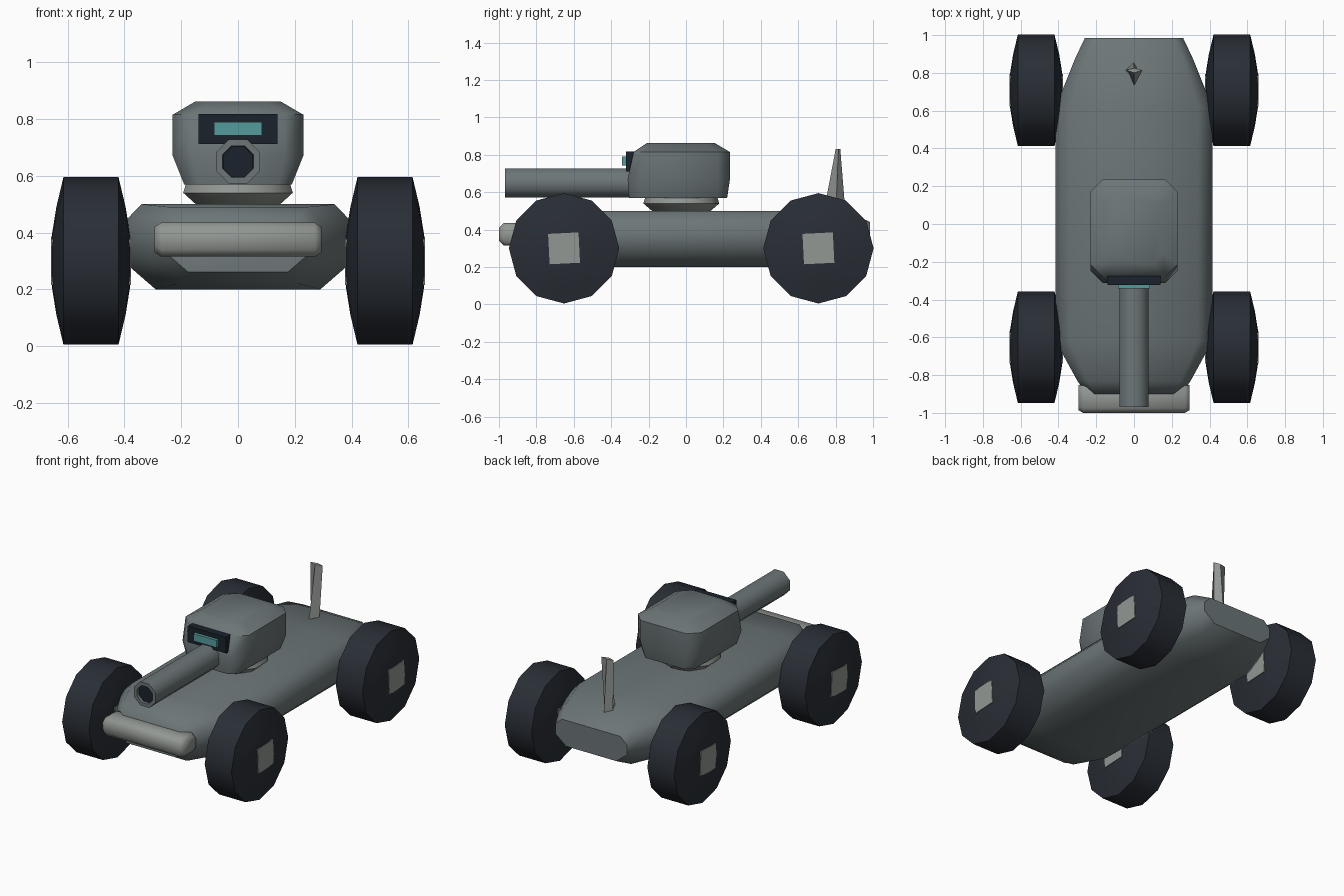
import bpy, bmesh
from math import cos, sin, pi, radians

if "Cube" in bpy.data.objects:
    bpy.data.objects.remove(bpy.data.objects["Cube"])


def material(name, rgb):
    m = bpy.data.materials.new(name)
    m.diffuse_color = (*rgb, 1)
    m.use_nodes = True
    m.node_tree.nodes["Principled BSDF"].inputs["Base Color"].default_value = m.diffuse_color
    return m


ARMOUR = material("armour_grey", (0.15, 0.18, 0.185))
METAL = material("light_metal", (0.29, 0.31, 0.29))
RUBBER = material("rubber", (0.022, 0.027, 0.036))
DARK = material("dark_glass", (0.01, 0.016, 0.024))
TEAL = material("teal_lens", (0.09, 0.33, 0.33))


def loft(name, rings, mat, angle=50):
    """Skin a list of equally sized rings and cap both ends."""
    bm = bmesh.new()
    rows = [[bm.verts.new(p) for p in r] for r in rings]
    n = len(rows[0])
    for a, b in zip(rows, rows[1:]):
        for i in range(n):
            j = (i + 1) % n
            bm.faces.new((a[i], a[j], b[j], b[i]))
    bm.faces.new(rows[0])
    bm.faces.new(rows[-1])
    bmesh.ops.recalc_face_normals(bm, faces=bm.faces)
    me = bpy.data.meshes.new(name)
    bm.to_mesh(me)
    bm.free()
    ob = bpy.data.objects.new(name, me)
    bpy.context.collection.objects.link(ob)
    me.materials.append(mat)
    bpy.ops.object.select_all(action='DESELECT')
    ob.select_set(True)
    bpy.context.view_layer.objects.active = ob
    bpy.ops.object.shade_smooth_by_angle(angle=radians(angle))
    return ob


def circle(n, r, start=0.0):
    return [(r * cos(start + 2 * pi * i / n), r * sin(start + 2 * pi * i / n)) for i in range(n)]


def chamfered(x0, x1, y0, y1, c):
    return [(x0 + c, y0), (x1 - c, y0), (x1, y0 + c), (x1, y1 - c),
            (x1 - c, y1), (x0 + c, y1), (x0, y1 - c), (x0, y0 + c)]


def box(name, x, y, z, mat):
    ring = [(-x, z[0]), (x, z[0]), (x, z[1]), (-x, z[1])]
    return loft(name, [[(a, yy, b) for a, b in ring] for yy in y], mat, 30)


# Hull: octagonal section tapering towards both ends
def hull_section(y, w, bottom, top):
    h = top - bottom
    right = [(0.7 * w, bottom), (w, bottom + 0.36 * h), (w, bottom + 0.74 * h), (0.82 * w, top)]
    return [(x, y, z) for x, z in right] + [(-x, y, z) for x, z in reversed(right)]


loft("hull", [hull_section(*s) for s in (
    (-0.90, 0.25, 0.26, 0.44), (-0.83, 0.30, 0.22, 0.49), (-0.62, 0.415, 0.2, 0.5),
    (0.62, 0.415, 0.2, 0.5), (0.88, 0.31, 0.22, 0.49), (0.985, 0.26, 0.27, 0.44))], ARMOUR)

# Front bumper bar
loft("front_bumper", [[(x, y, z) for y, z in chamfered(-1.0 + i, -0.84 - i, 0.315 + i, 0.435 - i, 0.025)]
                      for x, i in ((-0.295, 0.015), (-0.27, 0), (0.27, 0), (0.295, 0.015))], METAL)

# Turret ring
loft("turret_ring", [[(x, y - 0.025, z) for x, y in circle(10, r, pi / 10)]
                     for z, r in ((0.49, 0.145), (0.54, 0.203), (0.58, 0.19))], METAL)

# Turret body
loft("turret", [[(x, y, z) for x, y in chamfered(-w, w, y0, y1, c)] for z, w, y0, y1, c in (
    (0.57, 0.19, -0.305, 0.22, 0.05), (0.67, 0.23, -0.312, 0.235, 0.065),
    (0.815, 0.23, -0.28, 0.235, 0.065), (0.862, 0.15, -0.21, 0.155, 0.05))], ARMOUR)

# Visor and lens
box("visor", 0.14, (-0.322, -0.26), (0.712, 0.818), DARK)
box("visor_lens", 0.085, (-0.342, -0.31), (0.742, 0.79), TEAL)

# Hollow gun barrel with dark bore
loft("gun_barrel", [[(x, y, z + 0.65) for x, z in circle(8, r, pi / 8)] for y, r in (
    (-0.25, 0.084), (-0.968, 0.084), (-0.968, 0.06), (-0.93, 0.057))], ARMOUR)
loft("gun_bore", [[(x, y, z + 0.65) for x, z in circle(8, 0.058, pi / 8)]
                  for y in (-0.90, -0.95)], DARK)

# Blade antenna: fore-aft at the base, twisting to crosswise at the tip
loft("antenna", [
    [(0, 0.73, 0.46), (0.03, 0.80, 0.46), (0, 0.855, 0.46), (-0.03, 0.80, 0.46)],
    [(0, 0.80, 0.83), (0.045, 0.815, 0.83), (0, 0.825, 0.83), (-0.045, 0.815, 0.83)]], METAL, 30)

# Wheels and hubs
TYRE = ((-0.138, 0.09), (-0.122, 0.19), (-0.097, 0.295), (0.097, 0.295), (0.122, 0.19), (0.138, 0.09))
for side, sx in (("left", 1), ("right", -1)):
    for end, wy in (("front", -0.652), ("rear", 0.708)):
        def wheel_ring(x, r, n, start):
            return [(sx * 0.518 + x, wy + a, 0.3 + b) for a, b in circle(n, r, start)]
        loft(f"{end}_{side}_tyre", [wheel_ring(x, r, 12, pi / 2) for x, r in TYRE], RUBBER, 60)
        loft(f"{end}_{side}_hub", [wheel_ring(x, r, 4, pi / 4 + 0.05) for x, r in (
            (-0.141, 0.115), (0.141, 0.115))], METAL, 30)
